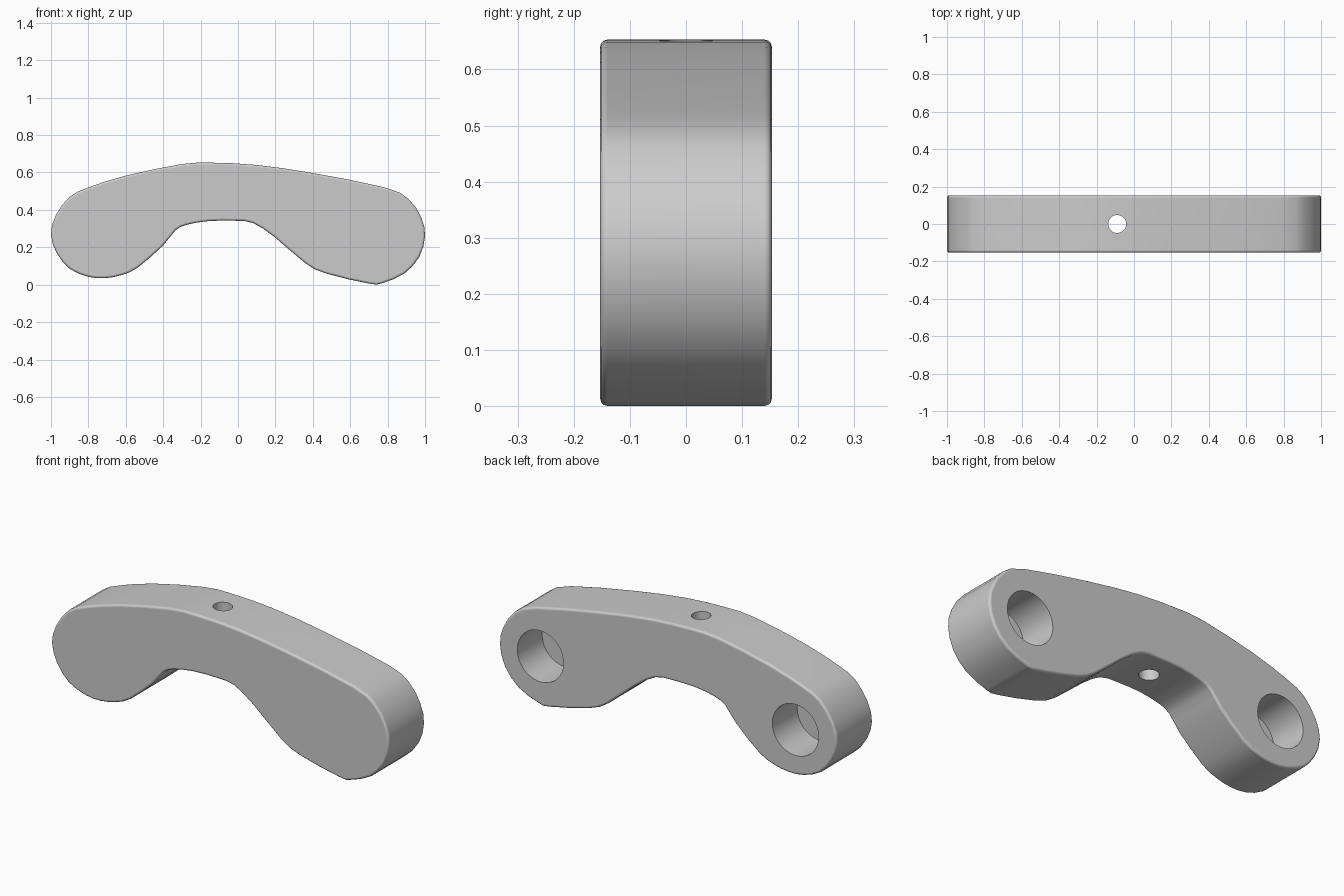
import bpy
import bmesh
import math
from mathutils import Vector

cube = bpy.data.objects.get("Cube")
if cube:
    bpy.data.objects.remove(cube, do_unlink=True)

HALF_DEPTH = 0.153

# Outline of the handle, clockwise from the right-hand end
OUTLINE = [
    (-1, .27), (-.975, .37), (-.9, .47), (-.8, .52), (-.6, .583),
    (-.3, .645), (-.13, .652), (.1, .64), (.4, .597), (.785, .52),
    (.91, .46), (.98, .36), (1, .26), (.97, .15), (.89, .06),
    (.77, .008), (.7, .006), (.47, .06), (.36, .115), (.195, .255),
    (.08, .33), (-.02, .342), (-.16, .34), (-.275, .32), (-.335, .29),
    (-.4, .21), (-.535, .092), (-.62, .052), (-.71, .035), (-.8, .042),
    (-.9, .085), (-.97, .17),
]


def smooth_loop(points, steps):
    """Closed Catmull-Rom curve through the points."""
    pts = [Vector(p) for p in points]
    n = len(pts)
    loop = []
    for i in range(n):
        a, b, c, d = (pts[(i + k - 1) % n] for k in range(4))
        for s in range(steps):
            t = s / steps
            loop.append(b + (c - a) * (t / 2)
                        + (a * 2 - b * 5 + c * 4 - d) * (t * t / 2)
                        + (b * 3 - a - c * 3 + d) * (t ** 3 / 2))
    return loop


def apply_modifier(obj, name):
    bpy.context.view_layer.objects.active = obj
    bpy.ops.object.modifier_apply(modifier=name)


def drill(target, name, radius, length, location, rotation):
    """Cut a round hole, then discard the cutter."""
    bpy.ops.mesh.primitive_cylinder_add(vertices=32, radius=radius, depth=length,
                                        location=location, rotation=rotation)
    cutter = bpy.context.object
    cutter.name = name + "_cutter"
    cutter.hide_render = True
    cutter.data.materials.append(grey)
    cut = target.modifiers.new(name, 'BOOLEAN')
    cut.operation = 'DIFFERENCE'
    cut.solver = 'EXACT'
    cut.object = cutter
    apply_modifier(target, name)
    bpy.data.objects.remove(cutter, do_unlink=True)


grey = bpy.data.materials.new("light_grey")
grey.use_nodes = True
grey.diffuse_color = (.6, .6, .6, 1)
grey.node_tree.nodes["Principled BSDF"].inputs["Base Color"].default_value = (.6, .6, .6, 1)

# Handle body: extruded outline with rounded rims
bm = bmesh.new()
front = bm.faces.new([bm.verts.new((p.x, -HALF_DEPTH, p.y))
                      for p in smooth_loop(OUTLINE, 2)])
extruded = bmesh.ops.extrude_face_region(bm, geom=[front])
moved = [g for g in extruded["geom"] if isinstance(g, bmesh.types.BMVert)]
bmesh.ops.translate(bm, verts=moved, vec=(0, 2 * HALF_DEPTH, 0))
bmesh.ops.recalc_face_normals(bm, faces=bm.faces)
rims = [e for e in bm.edges if abs(e.verts[0].co.y - e.verts[1].co.y) < .01]
bmesh.ops.bevel(bm, geom=rims, offset=.013, segments=3, profile=.5, affect='EDGES')
mesh = bpy.data.meshes.new("handle_body")
bm.to_mesh(mesh)
bm.free()
body = bpy.data.objects.new("handle_body", mesh)
bpy.context.collection.objects.link(body)
mesh.materials.append(grey)

# Blind sockets in the back of both lobes
SOCKET_DEPTH = .21
for side, x, z in (("left", .755, .265), ("right", -.755, .275)):
    drill(body, side + "_socket", .137, 2 * SOCKET_DEPTH,
          (x, HALF_DEPTH, z), (math.pi / 2, 0, 0))

# Small vertical hole through the grip
drill(body, "grip_hole", .048, 1, (-.09, 0, .5), (0, 0, 0))

# Smooth shading with crisp hole edges and flat faces
bpy.ops.object.select_all(action='DESELECT')
body.select_set(True)
bpy.context.view_layer.objects.active = body
bpy.ops.object.shade_smooth_by_angle(angle=math.radians(40))
weighted = body.modifiers.new("weighted_normals", 'WEIGHTED_NORMAL')
weighted.keep_sharp = True
apply_modifier(body, weighted.name)
